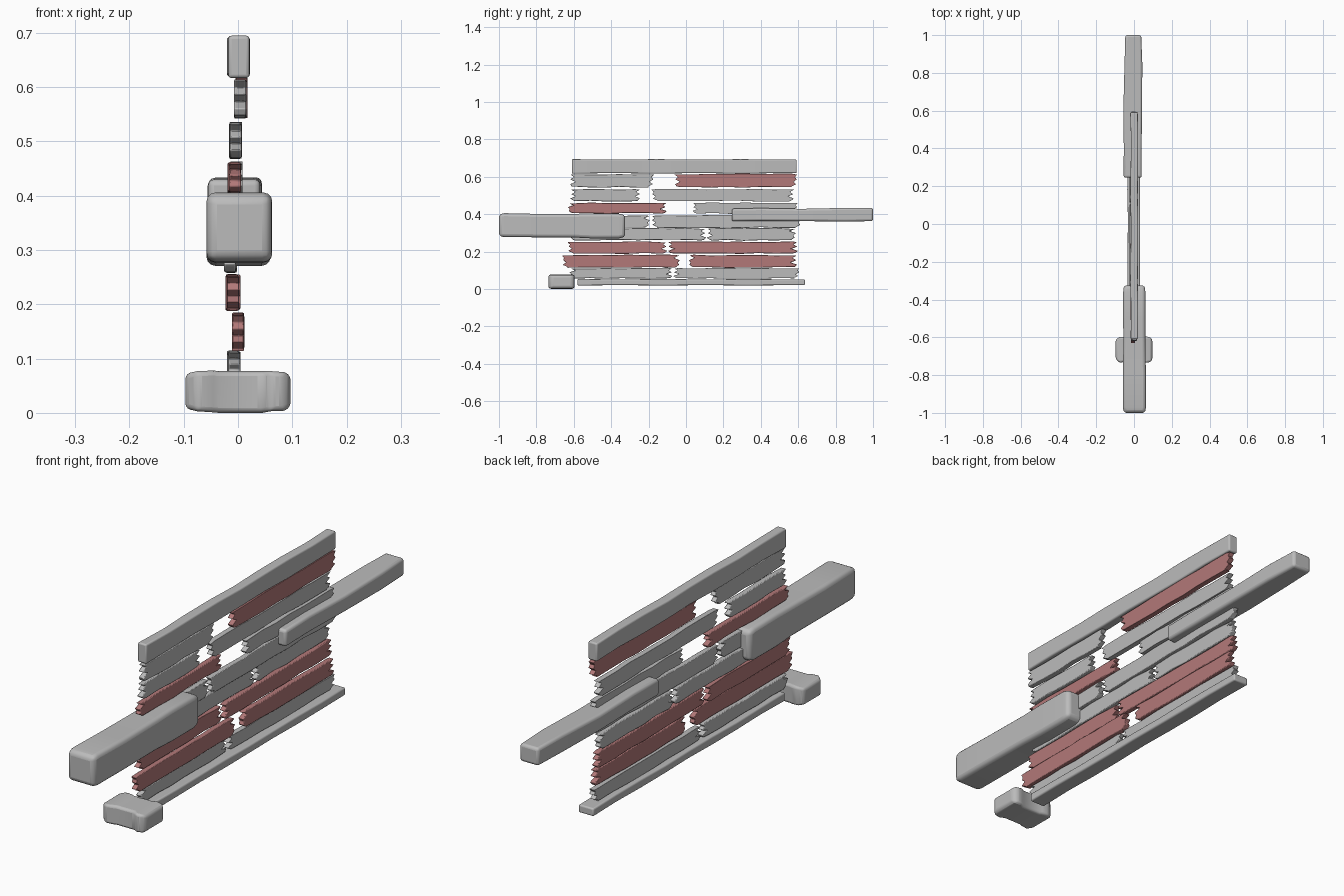
import bpy, bmesh, random
from math import sin

random.seed(7)
cube = bpy.data.objects.get("Cube")
if cube:
    bpy.data.objects.remove(cube, do_unlink=True)


def material(name, color):
    m = bpy.data.materials.new(name)
    m.use_nodes = True
    m.diffuse_color = color
    m.node_tree.nodes["Principled BSDF"].inputs["Base Color"].default_value = color
    return m


GREY = material("weathered grey", (0.5, 0.5, 0.5, 1))
RED = material("faded red", (0.45, 0.19, 0.19, 1))


def finish(name, bm, mat, bevel, segments):
    """Turn the mesh into a softly bevelled object."""
    bmesh.ops.recalc_face_normals(bm, faces=bm.faces)
    me = bpy.data.meshes.new(name)
    bm.to_mesh(me)
    bm.free()
    me.materials.append(mat)
    ob = bpy.data.objects.new(name, me)
    bpy.context.collection.objects.link(ob)
    mod = ob.modifiers.new("worn edges", "BEVEL")
    mod.width = bevel
    mod.segments = segments
    mod.limit_method = "ANGLE"
    mod.angle_limit = 0.6
    bpy.ops.object.select_all(action="DESELECT")
    ob.select_set(True)
    bpy.context.view_layer.objects.active = ob
    bpy.ops.object.shade_smooth_by_angle(angle=0.7)


def plank(name, mat, y0, y1, z0, z1, x, thick=0.022):
    """Thin board with wavy long edges and splintered ends."""
    h = z1 - z0
    jit = lambda a: random.uniform(-a, a)

    def end(y, inward):
        # Splinter tips and notches from the bottom edge to the top edge
        tips = [0.012, 0.0, 0.03, 0.004, 0.022, 0.003]
        shift = random.randrange(3) * 2
        tips = tips[shift:] + tips[:shift]
        return [(y + inward * (t + random.uniform(0, 0.006)), z0 + h * (i + 0.5) / 6)
                for i, t in enumerate(tips)]

    n = max(3, int((y1 - y0) / 0.09))
    ys = [y0 + 0.03 + (y1 - y0 - 0.06) * i / n for i in range(n + 1)]
    outline = [(y, z0 + 0.003 + jit(0.003)) for y in ys]
    outline += end(y1, -1)
    outline += [(y, z1 - 0.003 + jit(0.003)) for y in reversed(ys)]
    outline += reversed(end(y0, 1))
    yaw = jit(0.008)
    bm = bmesh.new()
    verts = [bm.verts.new((x - thick / 2 + yaw * (y - (y0 + y1) / 2), y, z)) for y, z in outline]
    face = bm.faces.new(verts)
    ext = bmesh.ops.extrude_face_region(bm, geom=[face])["geom"]
    bmesh.ops.translate(bm, vec=(thick, 0, 0),
                        verts=[g for g in ext if isinstance(g, bmesh.types.BMVert)])
    finish(name, bm, mat, 0.003, 2)


def beam(name, sections, bevel, segments=3, swap=False):
    """Four-sided loft; each section is (along, side0, side1, z0, z1)."""
    bm = bmesh.new()
    rings = []
    for p, a, b, z0, z1 in sections:
        corners = [(a, z0), (b, z0), (b, z1), (a, z1)]
        rings.append([bm.verts.new((p, s, z) if swap else (s, p, z)) for s, z in corners])
    for r, q in zip(rings, rings[1:]):
        for i in range(4):
            j = (i + 1) % 4
            bm.faces.new((r[i], r[j], q[j], q[i]))
    bm.faces.new(rings[0])
    bm.faces.new(rings[-1])
    finish(name, bm, GREY, bevel, segments)


def rail(name, y0, y1, x0, x1, z0, z1, wave, bevel):
    """Long straight timber with a slight hand-hewn wave."""
    steps = 8
    secs = []
    for i in range(steps + 1):
        w = wave * sin(i * 2.1)
        secs.append((y0 + (y1 - y0) * i / steps, x0 + w, x1 + w * 0.5, z0 + abs(w), z1 - abs(w)))
    beam(name, secs, bevel)


# Wall boards, row by row: bottom, top, depth, (start, end, colour) pairs
rows = [
    (0.055, 0.115, -0.007, (-0.625, -0.07, GREY), (-0.07, 0.61, GREY)),
    (0.112, 0.185, -0.002, (-0.665, -0.03, RED), (0.01, 0.595, RED)),
    (0.187, 0.256, -0.010, (-0.635, -0.1, RED), (-0.1, 0.6, RED)),
    (0.258, 0.328, -0.011, (-0.62, 0.11, GREY), (0.11, 0.59, GREY)),
    (0.326, 0.397, -0.006, (-0.62, -0.19, GREY), (-0.185, 0.615, GREY)),
    (0.402, 0.464, -0.005, (-0.635, -0.1, RED), (0.03, 0.6, GREY)),
    (0.467, 0.537, -0.004, (-0.62, -0.24, GREY), (-0.185, 0.58, GREY)),
    (0.542, 0.618, 0.005, (-0.625, -0.17, GREY), (-0.065, 0.598, RED)),
]
for k, (z0, z1, x, *pair) in enumerate(rows, 1):
    for side, (y0, y1, mat) in zip(("front", "rear"), pair):
        plank(f"board_{k}_{side}", mat, y0, y1, z0, z1, x + random.uniform(-0.003, 0.003))

# Rails above and below the boards
rail("top_rail", -0.61, 0.592, -0.018, 0.021, 0.617, 0.695, 0.003, 0.006)
rail("bottom_rail", -0.58, 0.636, -0.034, 0.032, 0.019, 0.054, 0.002, 0.006)

# Heavy beam at the front and lighter beam at the rear
beam("front_beam", [
    (-1.0, -0.055, 0.060, 0.283, 0.400),
    (-0.97, -0.058, 0.063, 0.278, 0.406),
    (-0.8, -0.058, 0.063, 0.277, 0.402),
    (-0.6, -0.056, 0.060, 0.276, 0.402),
    (-0.5, -0.058, 0.060, 0.271, 0.405),
    (-0.36, -0.057, 0.060, 0.271, 0.403),
    (-0.325, -0.055, 0.057, 0.279, 0.396)], 0.016)
beam("rear_beam", [
    (0.245, -0.055, 0.041, 0.363, 0.430),
    (0.4, -0.054, 0.040, 0.365, 0.433),
    (0.62, -0.056, 0.043, 0.363, 0.429),
    (0.85, -0.050, 0.044, 0.362, 0.434),
    (1.0, -0.046, 0.038, 0.363, 0.434)], 0.011)

# Lumpy stone block at the front foot, lofted across its width
beam("foot_stone", [
    (-0.097, -0.715, -0.612, 0.008, 0.072),
    (-0.075, -0.735, -0.597, 0.003, 0.077),
    (-0.045, -0.728, -0.6, 0.001, 0.078),
    (-0.035, -0.722, -0.604, 0.0, 0.077),
    (0.045, -0.722, -0.604, 0.0, 0.077),
    (0.06, -0.736, -0.596, 0.003, 0.077),
    (0.085, -0.732, -0.598, 0.004, 0.075),
    (0.097, -0.718, -0.612, 0.010, 0.070)], 0.012, swap=True)
